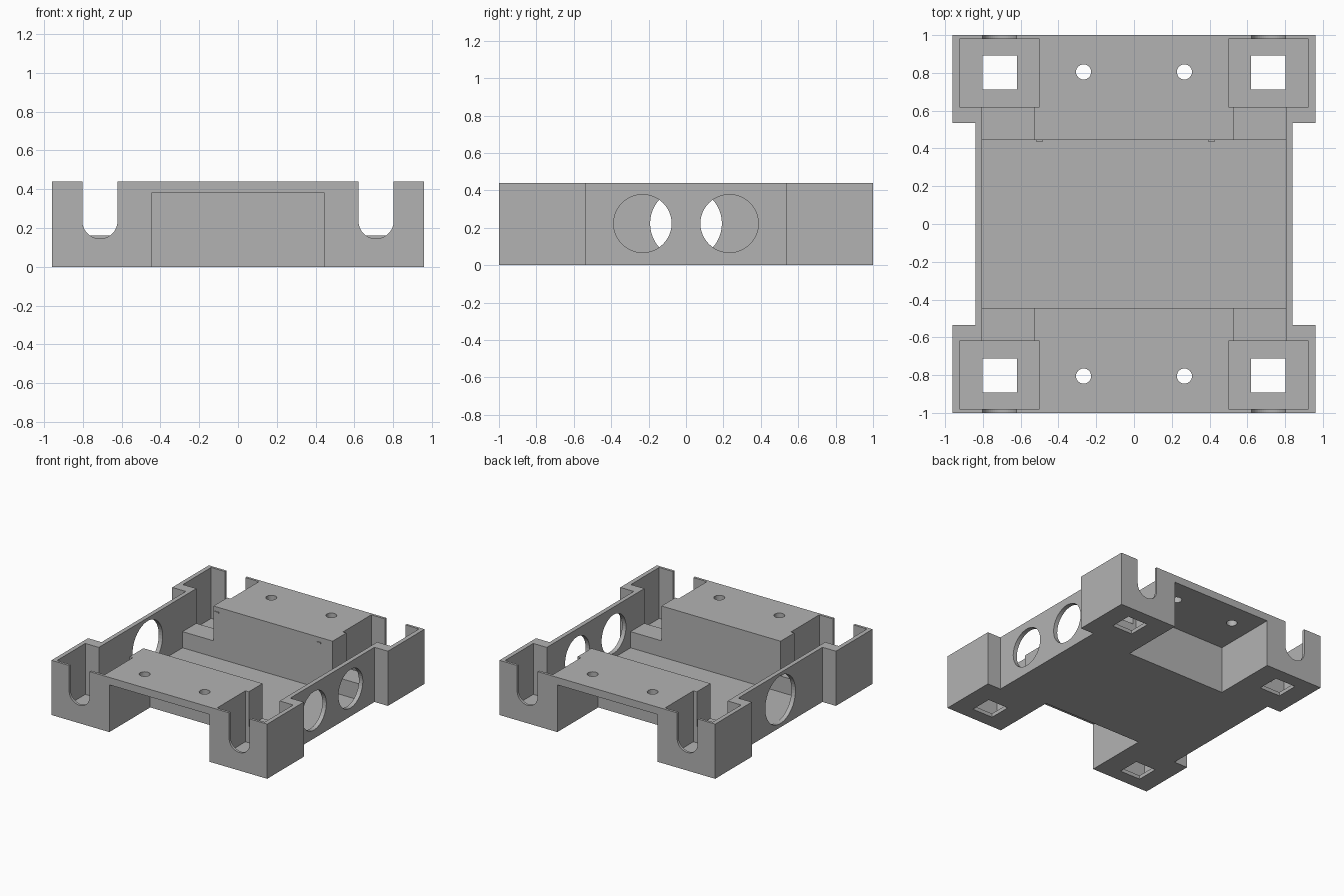
import bpy
import math
from mathutils import Matrix

cube = bpy.data.objects.get("Cube")
if cube:
    bpy.data.objects.remove(cube, do_unlink=True)

grey = bpy.data.materials.new("plain grey")
grey.use_nodes = True
colour = (0.45, 0.45, 0.45, 1)
grey.diffuse_color = colour
grey.node_tree.nodes["Principled BSDF"].inputs["Base Color"].default_value = colour

import bmesh

TOP = 0.44      # overall height
FLOOR = 0.03    # floor thickness
OVER = 0.02     # cutter overshoot


def finish(name, bm):
    mesh = bpy.data.meshes.new(name)
    bm.to_mesh(mesh)
    bm.free()
    mesh.materials.append(grey)
    obj = bpy.data.objects.new(name, mesh)
    bpy.context.collection.objects.link(obj)
    return obj


def box(name, x0, x1, y0, y1, z0, z1):
    bm = bmesh.new()
    size = Matrix.Diagonal((x1 - x0, y1 - y0, z1 - z0, 1))
    place = Matrix.Translation(((x0 + x1) / 2, (y0 + y1) / 2, (z0 + z1) / 2))
    bmesh.ops.create_cube(bm, size=1, matrix=place @ size)
    return finish(name, bm)


def cylinder(name, centre, radius, depth, axis):
    bm = bmesh.new()
    turn = {"X": Matrix.Rotation(math.pi / 2, 4, "Y"),
            "Y": Matrix.Rotation(math.pi / 2, 4, "X"),
            "Z": Matrix.Identity(4)}[axis]
    bmesh.ops.create_cone(bm, cap_ends=True, segments=48, radius1=radius,
                          radius2=radius, depth=depth,
                          matrix=Matrix.Translation(centre) @ turn)
    return finish(name, bm)


def cut(target, cutter):
    cutter.hide_render = True
    mod = target.modifiers.new("cut", "BOOLEAN")
    mod.operation = "DIFFERENCE"
    mod.solver = "EXACT"
    mod.object = cutter
    bpy.ops.object.select_all(action="DESELECT")
    bpy.context.view_layer.objects.active = target
    target.select_set(True)
    bpy.ops.object.modifier_apply(modifier=mod.name)
    bpy.data.objects.remove(cutter, do_unlink=True)


# Tray body: footprint with a narrower waist, extruded to full height
quarter = [(0.84, 0.535), (0.96, 0.535), (0.96, 1.0)]
right_side = [(x, -y) for x, y in reversed(quarter)] + quarter
outline = right_side + [(-x, -y) for x, y in right_side]
bm = bmesh.new()
base = bm.faces.new([bm.verts.new((x, y, 0)) for x, y in outline])
extruded = bmesh.ops.extrude_face_region(bm, geom=[base])
bmesh.ops.translate(bm, vec=(0, 0, TOP),
                    verts=[v for v in extruded["geom"] if isinstance(v, bmesh.types.BMVert)])
bmesh.ops.recalc_face_normals(bm, faces=bm.faces)
tray = finish("tray_body", bm)

# Central bay
cut(tray, box("bay_cutter", -0.805, 0.805, -0.445, 0.445, FLOOR, TOP + OVER))


def span(sign, a, b):
    return sorted((sign * a, sign * b))


for sy in (-1, 1):
    # Recess under each raised end deck
    cut(tray, box("recess_cutter", -0.445, 0.445, *span(sy, 0.48, 1 + OVER), -OVER, 0.38))
    for sx in (-1, 1):
        # Corner pocket, its ledge and its square floor hole
        cut(tray, box("pocket_cutter", *span(sx, 0.5, 0.925), *span(sy, 0.62, 0.98),
                      FLOOR, TOP + OVER))
        cut(tray, box("ledge_cutter", *span(sx, 0.53, 0.805), *span(sy, 0.43, 0.64),
                      0.16, TOP + OVER))
        cut(tray, box("floor_hole_cutter", *span(sx, 0.62, 0.803), *span(sy, 0.713, 0.893),
                      -OVER, 0.1))
        # Round-bottomed slot in the end wall
        cut(tray, cylinder("slot_round_cutter", (sx * 0.712, sy, 0.236), 0.091, 0.08, "Y"))
        cut(tray, box("slot_cutter", *span(sx, 0.621, 0.803), *span(sy, 0.96, 1.04),
                      0.236, TOP + OVER))
        # Screw hole in the end deck
        cut(tray, cylinder("screw_cutter", (sx * 0.267, sy * 0.805, 0.41), 0.04, 0.12, "Z"))

# Round openings: a pair in the left wall, one larger in the right wall
for x, y, radius in ((0.825, -0.232, 0.155), (0.825, 0.232, 0.155), (-0.825, 0, 0.192)):
    cut(tray, cylinder("wall_hole_cutter", (x, y, 0.223), radius, 0.12, "X"))

# Small catches near the top of the rear bay wall
for i, x in enumerate((-0.5, 0.41)):
    box(f"catch_{i + 1}", x - 0.018, x + 0.018, 0.438, 0.446, 0.393, 0.403)
